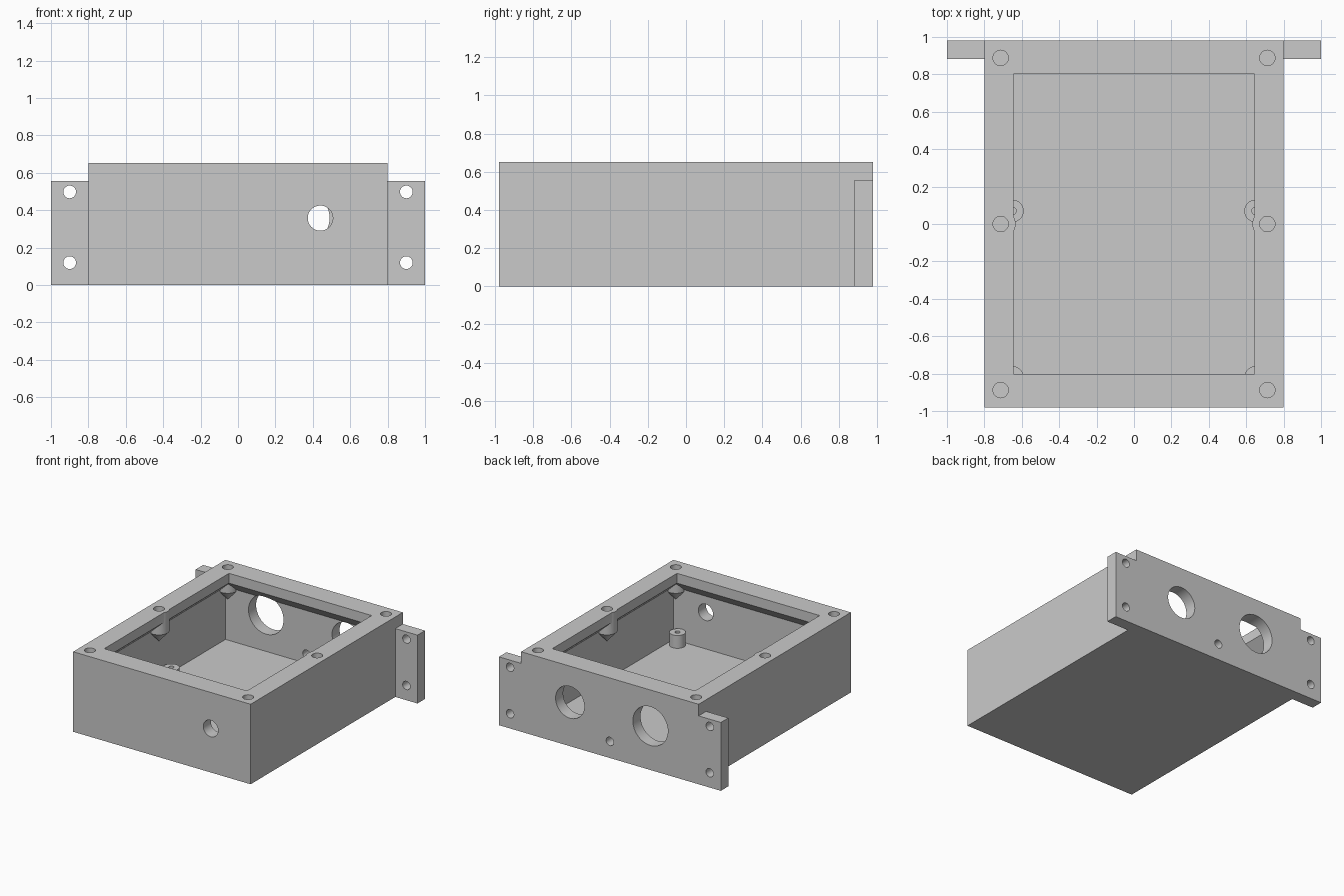
import bpy
import bmesh
from math import cos, sin, radians, tau

old = bpy.data.objects.get("Cube")
if old:
    bpy.data.objects.remove(old, do_unlink=True)

# Main dimensions
HALF_X, HALF_Y, TOP = 0.8, 0.98, 0.652
WALL_X, WALL_Y, FLOOR = 0.73, 0.882, 0.06
LIP_X, LIP_Y, LIP_Z, SLOPE_Z = 0.643, 0.803, 0.572, 0.49
EAR_TOP, EAR_FRONT = 0.557, 0.883

grey = bpy.data.materials.new("light_grey")
grey.use_nodes = True
colour = (0.59, 0.59, 0.59, 1)
grey.diffuse_color = colour
grey.node_tree.nodes["Principled BSDF"].inputs["Base Color"].default_value = colour


def rectangle(x, y, z):
    return [(-x, -y, z), (x, -y, z), (x, y, z), (-x, y, z)]


def disc(x, y, z, radius, upright=True):
    """Circle of points, lying flat or facing along y."""
    ring = []
    for i in range(48):
        u, v = radius * cos(tau * i / 48), radius * sin(tau * i / 48)
        ring.append((x + u, y + v, z) if upright else (x + u, y, z + v))
    return ring


def upright_rod(x, y, low, high, radius):
    return [disc(x, y, low, radius), disc(x, y, high, radius)]


def wall_rod(x, z, radius, side=1):
    return [disc(x, side * 0.8, z, radius, False), disc(x, side * 1.1, z, radius, False)]


def solids(name, stacks):
    """One object holding a closed solid for each stack of rings."""
    bm = bmesh.new()
    for rings in stacks:
        loops = [[bm.verts.new(p) for p in ring] for ring in rings]
        for a, b in zip(loops, loops[1:]):
            for i in range(len(a)):
                j = (i + 1) % len(a)
                bm.faces.new((a[i], a[j], b[j], b[i]))
        bm.faces.new(loops[0][::-1])
        bm.faces.new(loops[-1])
    bmesh.ops.recalc_face_normals(bm, faces=bm.faces)
    mesh = bpy.data.meshes.new(name)
    bm.to_mesh(mesh)
    bm.free()
    mesh.materials.append(grey)
    obj = bpy.data.objects.new(name, mesh)
    bpy.context.collection.objects.link(obj)
    return obj


def combine(target, operation, helper):
    """Apply one boolean step and discard the helper."""
    helper.hide_render = True
    mod = target.modifiers.new(operation.lower(), 'BOOLEAN')
    mod.operation, mod.solver, mod.object = operation, 'MANIFOLD', helper
    bpy.context.view_layer.update()
    graph = bpy.context.evaluated_depsgraph_get()
    result = bpy.data.meshes.new_from_object(target.evaluated_get(graph))
    target.modifiers.clear()
    target.data = result
    bpy.data.objects.remove(helper, do_unlink=True)


def smooth(obj):
    obj.data.shade_smooth()
    obj.data.set_sharp_from_angle(angle=radians(30))


# Open box: outer walls, rim, sloped rim underside, inner walls and floor
housing = solids("housing", [[
    rectangle(HALF_X, HALF_Y, 0), rectangle(HALF_X, HALF_Y, TOP),
    rectangle(LIP_X, LIP_Y, TOP), rectangle(LIP_X, LIP_Y, LIP_Z),
    rectangle(WALL_X, WALL_Y, SLOPE_Z), rectangle(WALL_X, WALL_Y, FLOOR)]])

# Openings through the front and back walls
combine(housing, 'DIFFERENCE', solids("ports", [
    wall_rod(0.44, 0.358, 0.067, -1), wall_rod(0.36, 0.358, 0.13),
    wall_rod(-0.365, 0.358, 0.158), wall_rod(0, 0.135, 0.034)]))

# Screw bosses with pointed undersides, and floor standoffs
screws = [(x, y) for x in (-0.713, 0.713) for y in (-0.888, 0, 0.888)]
posts = [(x, y) for x in (-0.65, 0.65) for y in (-0.82, 0.07)]
bosses = [[disc(x, y, 0.39, 0.002), disc(x, y, 0.475, 0.08), disc(x, y, TOP, 0.08)]
          for x, y in screws]
standoffs = [upright_rod(x, y, 0.03, 0.165, 0.06) for x, y in posts]
combine(housing, 'UNION', solids("bosses", bosses + standoffs))

# Blind bores in the bosses and standoffs
bores = [upright_rod(x, y, 0.48, 0.75, 0.041) for x, y in screws]
bores += [upright_rod(x, y, 0.08, 0.25, 0.02) for x, y in posts]
combine(housing, 'DIFFERENCE', solids("bores", bores))
smooth(housing)

# Mounting ears flush with the back
for name, side in (("left_mounting_ear", 1), ("right_mounting_ear", -1)):
    edges = [(side * HALF_X, EAR_FRONT), (side, EAR_FRONT),
             (side, HALF_Y), (side * HALF_X, HALF_Y)]
    ear = solids(name, [[[(x, y, z) for x, y in edges] for z in (0, EAR_TOP)]])
    combine(ear, 'DIFFERENCE', solids("ear_holes", [
        wall_rod(side * 0.9, z, 0.034) for z in (0.12, 0.498)]))
    smooth(ear)
